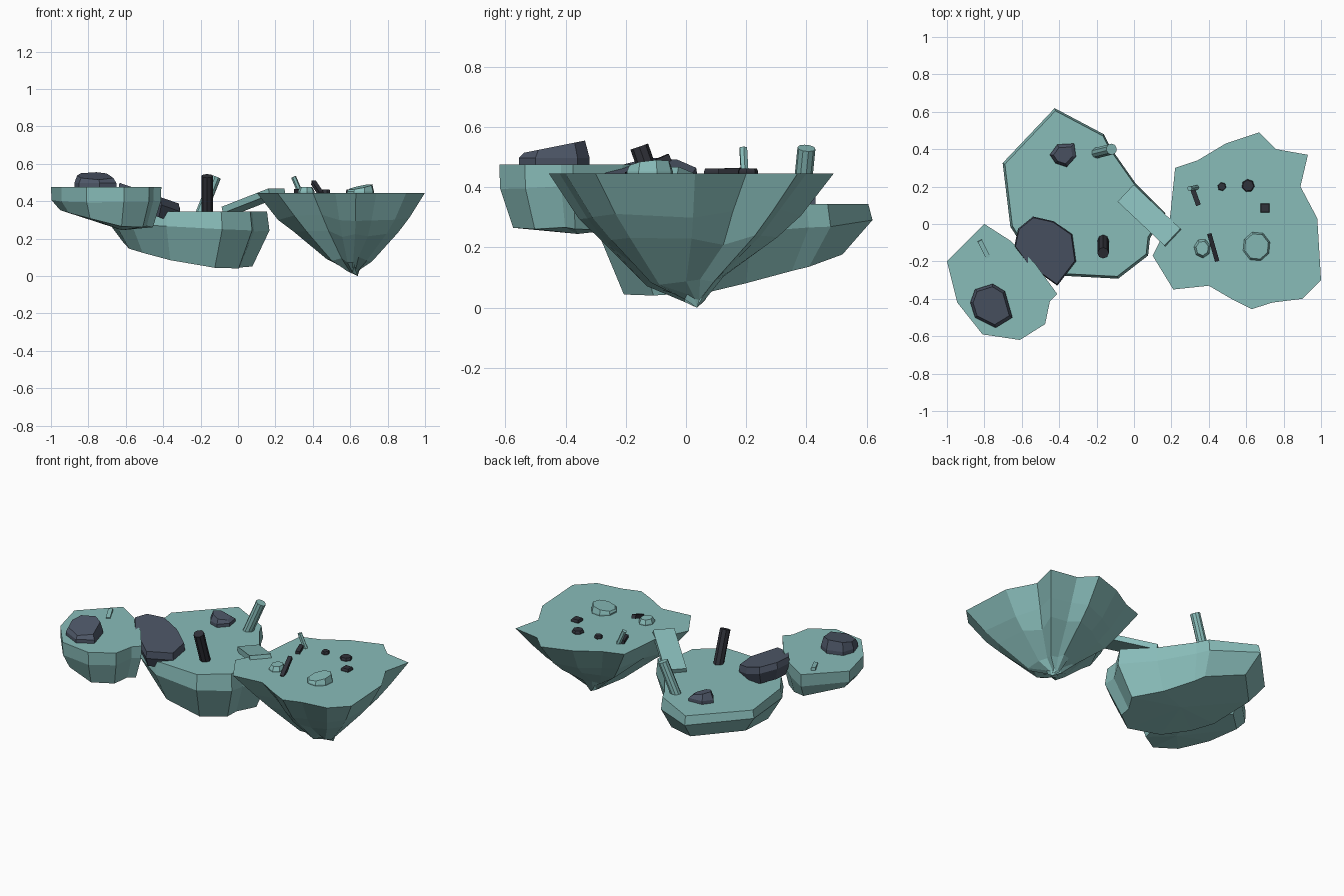
import bpy, bmesh, math, random
from mathutils import Vector

if "Cube" in bpy.data.objects:
    bpy.data.objects.remove(bpy.data.objects["Cube"])

random.seed(4)


def material(name, rgb):
    m = bpy.data.materials.new(name)
    m.diffuse_color = (*rgb, 1)
    m.use_nodes = True
    m.node_tree.nodes["Principled BSDF"].inputs["Base Color"].default_value = m.diffuse_color
    return m


TEAL = material("teal stone", (0.246, 0.503, 0.485))
SLATE = material("slate rock", (0.076, 0.095, 0.138))
CHARCOAL = material("charcoal rock", (0.030, 0.032, 0.042))


def finish(bm, name, mat):
    bmesh.ops.recalc_face_normals(bm, faces=bm.faces)
    me = bpy.data.meshes.new(name)
    bm.to_mesh(me)
    bm.free()
    me.materials.append(mat)
    ob = bpy.data.objects.new(name, me)
    bpy.context.collection.objects.link(ob)
    return ob


def loft(name, mat, outline, rings, tip=None, jitter=0.0):
    """Stack scaled copies of an outline; rings are (scale, centre, height rule)."""
    bm = bmesh.new()
    loops = []
    for i, (s, (cx, cy), z) in enumerate(rings):
        loop = []
        for x, y in outline:
            px, py = cx + (x - cx) * s, cy + (y - cy) * s
            h = z(px, py) if callable(z) else z
            if i:
                h += random.uniform(-jitter, jitter)
            loop.append(bm.verts.new((px, py, h)))
        loops.append(loop)
    n = len(outline)
    bm.faces.new(loops[0])
    for a, b in zip(loops, loops[1:]):
        for i in range(n):
            j = (i + 1) % n
            bm.faces.new((a[i], a[j], b[j], b[i]))
    if tip:
        t = bm.verts.new(tip)
        for i in range(n):
            bm.faces.new((loops[-1][i], loops[-1][(i + 1) % n], t))
    else:
        bm.faces.new(loops[-1])
    return finish(bm, name, mat)


def post(name, mat, base, top, radius, sides):
    """Leaning prism between two points."""
    a, b = Vector(base), Vector(top)
    d = b - a
    bm = bmesh.new()
    bmesh.ops.create_cone(bm, cap_ends=True, segments=sides, radius1=radius,
                          radius2=radius, depth=d.length)
    bm.transform(d.to_track_quat('Z', 'Y').to_matrix().to_4x4())
    bmesh.ops.translate(bm, verts=bm.verts, vec=(a + b) / 2)
    return finish(bm, name, mat)


def slab(name, mat, a, b, width, thick):
    """Plank whose top centre line runs from a to b."""
    a, b = Vector(a), Vector(b)
    d = (b - a).normalized()
    side = d.cross(Vector((0, 0, 1))).normalized() * width / 2
    down = side.cross(d).normalized() * thick
    if down.z > 0:
        down = -down
    bm = bmesh.new()
    for p in (a, b):
        for q in (side, -side):
            for r in (Vector((0, 0, 0)), down):
                bm.verts.new(p + q + r)
    bmesh.ops.convex_hull(bm, input=bm.verts[:])
    bmesh.ops.dissolve_limit(bm, angle_limit=0.02, verts=bm.verts[:], edges=bm.edges[:])
    return finish(bm, name, mat)


def pebble(name, mat, centre, rx, ry, base, top, sides, turn=0.3, taper=0.75):
    """Small faceted rock with a narrower top."""
    cx, cy = centre
    pts = [(cx + rx * math.cos(turn + math.tau * i / sides),
            cy + ry * math.sin(turn + math.tau * i / sides)) for i in range(sides)]
    return loft(name, mat, pts, [(taper, centre, top), (1, centre, base + 0.008), (1, centre, base - 0.01)])


# right island: jagged star outline narrowing to a point
right_outline = [(.10, -.17), (.19, .01), (.22, .30), (.34, .34), (.49, .43), (.67, .49),
                 (.76, .40), (.93, .37), (.89, .20), (.98, .03), (1.0, -.30), (.90, -.40),
                 (.74, -.42), (.63, -.455), (.52, -.40), (.40, -.33), (.21, -.35)]
c = (.62, .0)
loft("right_island", TEAL, right_outline,
     [(1, c, .445), (.78, c, .31), (.62, c, .225), (.27, (.61, -.01), .09), (.08, (.62, .03), .035)],
     tip=(.64, .036, 0), jitter=.02)

# middle island: bulging rim and a sloping keel
middle_outline = [(-.69, .32), (-.42, .605), (-.165, .47), (-.13, .40), (0, .215), (.155, .06),
                  (.075, -.07), (.065, -.16), (-.09, -.28), (-.38, -.265), (-.56, -.15), (-.65, -.01)]
c = (-.28, .13)
loft("middle_island", TEAL, middle_outline,
     [(1, c, .345), (1.03, c, lambda x, y: .25 - .05 * x + .03 * y),
      (.82, c, lambda x, y: .05 - .17 * x + .12 * y)],
     tip=(-.25, .12, .085), jitter=.006)

# left island: small block with a sloping underside
left_outline = [(-.80, 0), (-1, -.20), (-.945, -.42), (-.81, -.59), (-.61, -.62), (-.475, -.535),
                (-.45, -.415), (-.41, -.375), (-.53, -.21), (-.66, -.09)]
c = (-.69, -.33)
loft("left_island", TEAL, left_outline,
     [(1, c, .475), (.99, c, lambda x, y: .40), (.84, c, lambda x, y: .265 + .25 * max(0, -.6 - x))],
     tip=(-.62, -.36, .245), jitter=.006)

# stepping boulder between the left and middle islands
boulder = [(-.54, .04), (-.43, .015), (-.33, -.055), (-.31, -.2), (-.41, -.33),
           (-.57, -.215), (-.64, -.12), (-.62, -.025)]
c = (-.48, -.12)
ramp = lambda drop: (lambda x, y: .385 + (-.31 - x) * .35 - drop)
loft("stepping_boulder", SLATE, boulder, [(.96, c, ramp(0)), (1, c, ramp(.04)), (.82, c, ramp(.11))])

# boulder on the left island
boulder = [(-.85, -.35), (-.755, -.32), (-.69, -.36), (-.65, -.5), (-.74, -.555), (-.85, -.5), (-.875, -.42)]
c = (-.77, -.43)
loft("left_boulder", SLATE, boulder,
     [(.86, c, lambda x, y: .51 + .2 * (y + .56)), (1, c, .497), (1, c, .465)])
slab("left_plank", TEAL, (-.825, -.09, .492), (-.78, -.18, .482), .025, .02)

# middle island rock and pillars
c = (-.38, .365)
boulder = [(-.45, .37), (-.41, .425), (-.32, .43), (-.31, .36), (-.36, .305), (-.42, .325)]
loft("middle_rock", SLATE, boulder,
     [(.72, c, lambda x, y: .395 - .3 * (x + .38)), (1, c, .365), (1, c, .335)])
post("dark_pillar", CHARCOAL, (-.165, -.085, .33), (-.165, -.155, .535), .031, 8)
post("teal_pillar", TEAL, (-.2, .38, .33), (-.12, .40, .53), .03, 10)

# slanted bridge
slab("bridge", TEAL, (-.045, .165, .37), (.205, -.07, .468), .125, .035)

# right island debris
post("thin_teal_post", TEAL, (.335, .195, .44), (.297, .19, .53), .014, 6)
slab("dark_plank", CHARCOAL, (.312, .19, .465), (.345, .10, .462), .026, .03)
slab("leaning_dark_post", CHARCOAL, (.405, -.06, .51), (.445, -.2, .45), .024, .024)
for i, (x, y, r, n) in enumerate([(.47, .2, .024, 6), (.61, .205, .035, 7), (.70, .085, .035, 4)]):
    pebble(f"dark_pebble_{i + 1}", CHARCOAL, (x, y), r, r, .445, .463, n, math.pi / 4, .85)
pebble("small_teal_rock", TEAL, (.365, -.13), .045, .052, .445, .475, 7)
pebble("large_teal_rock", TEAL, (.655, -.12), .075, .08, .445,
       lambda x, y: .476 + .2 * (x - .655) + .1 * (y + .12), 8, .3, .88)
